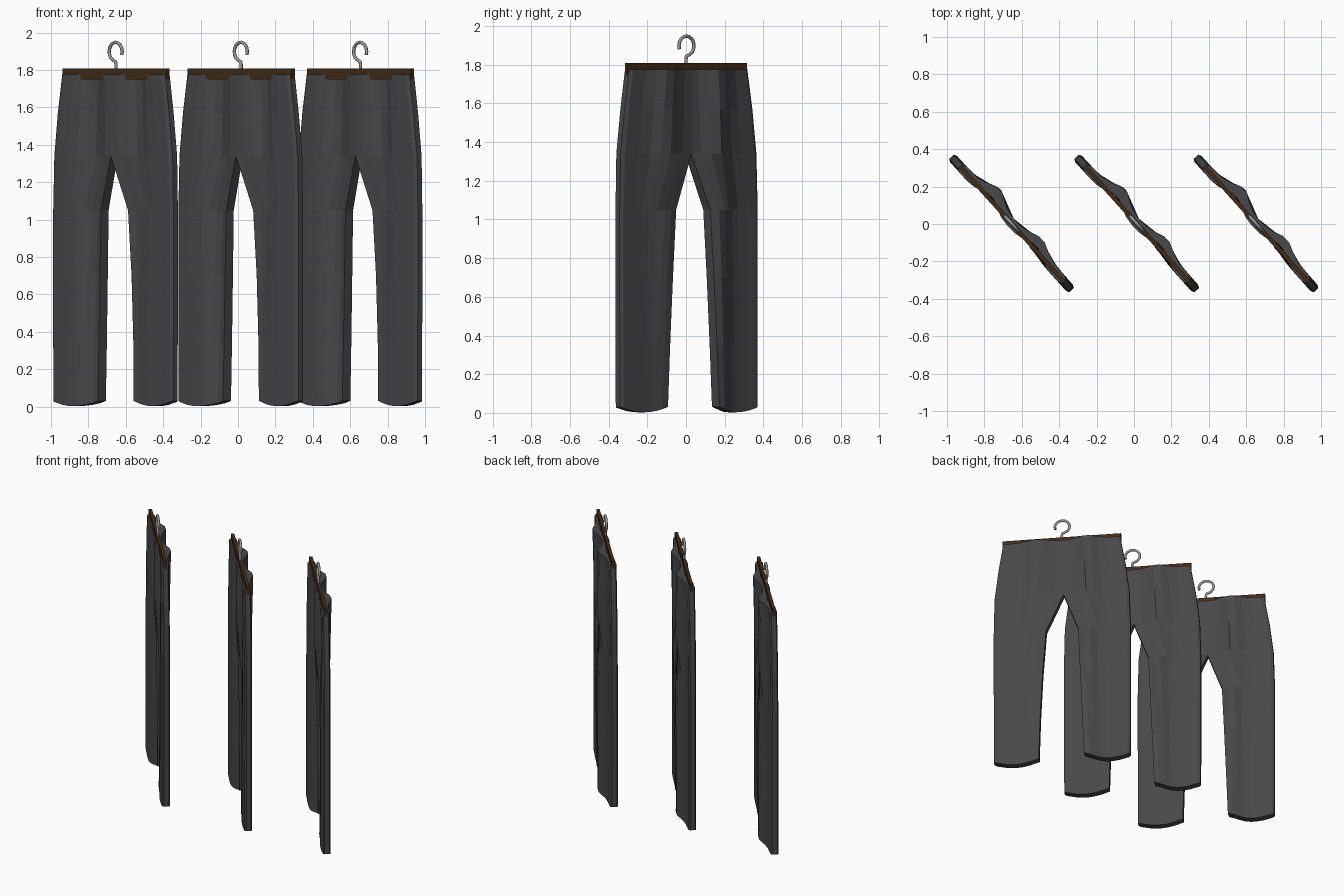
import bpy, bmesh, math
from mathutils import Matrix

if "Cube" in bpy.data.objects:
    bpy.data.objects.remove(bpy.data.objects["Cube"])

ANGLE = math.radians(-48)
CENTRES = (-0.652, 0.017, 0.655)


def material(name, rgb):
    m = bpy.data.materials.new(name)
    m.diffuse_color = (*rgb, 1)
    m.use_nodes = True
    m.node_tree.nodes["Principled BSDF"].inputs["Base Color"].default_value = m.diffuse_color
    return m


CLOTH = material("charcoal cloth", (0.065, 0.064, 0.070))
WOOD = material("dark brown wood", (0.058, 0.024, 0.008))
METAL = material("grey metal", (0.30, 0.30, 0.29))


def add_object(name, bm, mat, x):
    bmesh.ops.recalc_face_normals(bm, faces=bm.faces)
    mesh = bpy.data.meshes.new(name)
    bm.to_mesh(mesh)
    bm.free()
    mesh.materials.append(mat)
    ob = bpy.data.objects.new(name, mesh)
    bpy.context.collection.objects.link(ob)
    ob.matrix_world = Matrix.Translation((x, 0, 0)) @ Matrix.Rotation(ANGLE, 4, 'Z')
    return ob


# Height, outer and inner edge of the left leg, then inner and outer edge of the right leg
ROWS = [(1.775, -0.412, -0.015, -0.015, 0.410),
        (1.57, -0.447, -0.015, -0.015, 0.442),
        (1.34, -0.475, -0.015, -0.015, 0.470),
        (1.05, -0.484, -0.120, 0.105, 0.476),
        (0.70, -0.484, -0.137, 0.130, 0.476),
        (0.35, -0.484, -0.152, 0.147, 0.475),
        (0.003, -0.482, -0.165, 0.157, 0.474)]
STEPS = (0, 0.05, 0.25, 0.4, 0.52, 0.64, 0.76, 0.88, 1)
CROTCH = 2


def cloth_depth(u, z):
    """Front and back of the hanging cloth, with one soft fold on each side."""
    left = math.exp(-((u + 0.18) / 0.08) ** 2)
    right = math.exp(-((u - 0.17) / 0.08) ** 2) * (0.25 + 0.5 * min(1.5, z / 1.1))
    fold = left + right
    return -0.025 + 0.044 * fold, 0.025 + 0.052 * left + 0.042 * right


def trousers(x):
    bm = bmesh.new()
    for side in (0, 1):
        rings = []
        for i, row in enumerate(ROWS):
            outer, inner = (row[1], row[2]) if side == 0 else (row[4], row[3])
            front, back = [], []
            for s in STEPS:
                u = outer + (inner - outer) * s
                z = row[0]
                if i == len(ROWS) - 1:      # curved hem
                    z += 0.028 * (2 * s - 1) ** 2
                f, b = cloth_depth(u, row[0])
                if s == 0:                  # softened outer seam
                    f, b = f * 0.65, b * 0.65
                front.append(bm.verts.new((u, f, z)))
                back.append(bm.verts.new((u, b, z)))
            rings.append(front + back[::-1])
        n, k = len(rings[0]), len(STEPS)
        for i, (a, b) in enumerate(zip(rings, rings[1:])):
            for j in range(n):
                if j == k - 1 and i < CROTCH:
                    continue                # halves are joined above the crotch
                m = (j + 1) % n
                bm.faces.new((a[j], a[m], b[m], b[j]))
        for ring in (rings[0], rings[-1]):  # waist and hem
            for j in range(k - 1):
                bm.faces.new((ring[j], ring[j + 1], ring[n - 2 - j], ring[n - 1 - j]))
    bmesh.ops.remove_doubles(bm, verts=bm.verts, dist=0.0005)
    add_object("trousers", bm, CLOTH, x)


def hanger_bar(x):
    bm = bmesh.new()
    bmesh.ops.create_cube(bm, size=1)
    bmesh.ops.scale(bm, vec=(0.832, 0.022, 0.06), verts=bm.verts)
    bmesh.ops.translate(bm, vec=(0, 0, 1.778), verts=bm.verts)
    add_object("hanger_bar", bm, WOOD, x)


def hanger_hook(x):
    # Question-mark path: stem, then arc over the top to an open tip
    path = [(0, 1.80), (0, 1.83), (-0.004, 1.845)]
    for i in range(13):
        a = math.radians(245 - i * 265 / 12)
        path.append((-0.003 + 0.052 * math.cos(a), 1.898 + 0.050 * math.sin(a)))
    bm = bmesh.new()
    rings = []
    sides, r = 8, 0.009
    for i, (u, z) in enumerate(path):
        p, q = path[max(0, i - 1)], path[min(len(path) - 1, i + 1)]
        t = math.atan2(q[1] - p[1], q[0] - p[0])
        ring = []
        for j in range(sides):
            a = math.tau * j / sides
            ring.append(bm.verts.new((u - math.sin(t) * r * math.cos(a),
                                      r * math.sin(a),
                                      z + math.cos(t) * r * math.cos(a))))
        rings.append(ring)
    for a, b in zip(rings, rings[1:]):
        for j in range(sides):
            m = (j + 1) % sides
            bm.faces.new((a[j], a[m], b[m], b[j]))
    bm.faces.new(rings[0])
    bm.faces.new(rings[-1])
    ob = add_object("hanger_hook", bm, METAL, x)
    for p in ob.data.polygons:
        p.use_smooth = len(p.vertices) == 4


for cx in CENTRES:
    trousers(cx)
    hanger_bar(cx)
    hanger_hook(cx)
